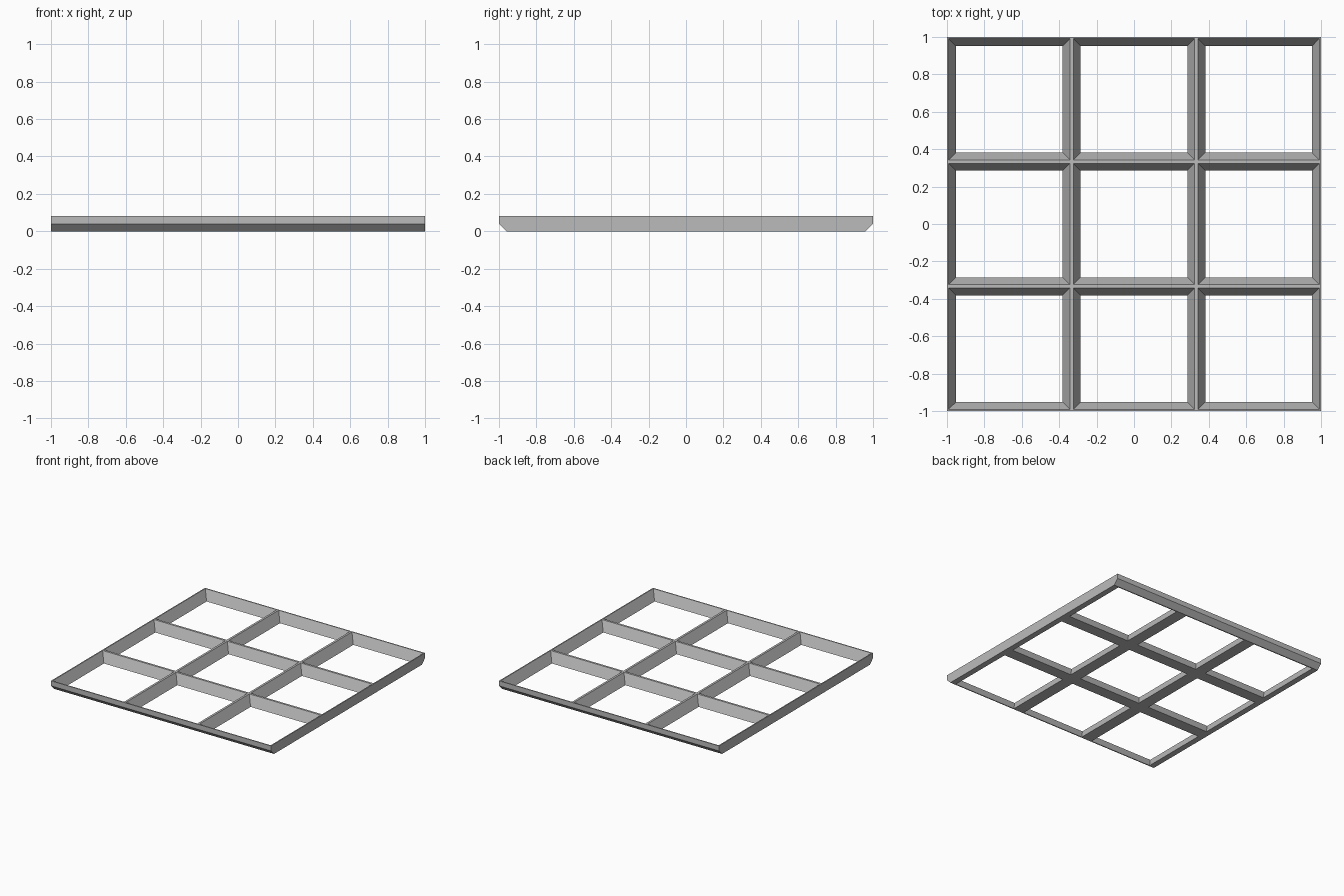
import bpy
import bmesh

cube = bpy.data.objects.get("Cube")
if cube:
    bpy.data.objects.remove(cube)

COUNT = 3            # cells along each side
CELL = 2 / COUNT
HEIGHT = 0.081
RIM = 0.009          # half width of a rib at the top
FOOT = 0.048         # half width of a rib at the bottom
CHAMFER = 0.04       # bevel under the front and back edges

# Material
grey = bpy.data.materials.new("plain grey")
grey.use_nodes = True
colour = (0.5, 0.5, 0.5, 1)
grey.diffuse_color = colour
grey.node_tree.nodes["Principled BSDF"].inputs["Base Color"].default_value = colour

bm = bmesh.new()


def ring(cx, cy, inset, z, limit=1.0):
    """Square loop of vertices around a cell centre, with y kept inside limit."""
    r = CELL / 2 - inset
    corners = ((-r, -r), (r, -r), (r, r), (-r, r))
    return [bm.verts.new((cx + x, max(-limit, min(limit, cy + y)), z)) for x, y in corners]


def bridge(a, b, sides):
    for i in sides:
        j = (i + 1) % 4
        bm.faces.new((a[i], a[j], b[j], b[i]))


# Each cell: rim on top, sloped pocket walls, flat foot, and outer walls at the border
last = COUNT - 1
for col in range(COUNT):
    for row in range(COUNT):
        cx, cy = (col - last / 2) * CELL, (row - last / 2) * CELL
        top_outer = ring(cx, cy, 0, HEIGHT)
        top_inner = ring(cx, cy, RIM, HEIGHT)
        foot_inner = ring(cx, cy, FOOT, 0)
        foot_outer = ring(cx, cy, 0, 0, 1 - CHAMFER)
        middle = ring(cx, cy, 0, CHAMFER)
        bridge(top_outer, top_inner, range(4))
        bridge(top_inner, foot_inner, range(4))
        bridge(foot_inner, foot_outer, range(4))
        on_border = (row == 0, col == last, row == last, col == 0)
        border = [i for i in range(4) if on_border[i]]
        bridge(foot_outer, middle, border)
        bridge(middle, top_outer, border)

bmesh.ops.remove_doubles(bm, verts=bm.verts, dist=0.0005)
bmesh.ops.recalc_face_normals(bm, faces=bm.faces)

# Merge the flat outer walls into single faces
walls = [e for e in bm.edges if len(e.link_faces) == 2
         and e.calc_face_angle() < 0.01
         and all(abs(f.normal.z) < 0.9 for f in e.link_faces)]
bmesh.ops.dissolve_edges(bm, edges=walls, use_verts=False)

mesh = bpy.data.meshes.new("grid_baseplate")
bm.to_mesh(mesh)
bm.free()
mesh.materials.append(grey)
plate = bpy.data.objects.new("grid_baseplate", mesh)
bpy.context.collection.objects.link(plate)
